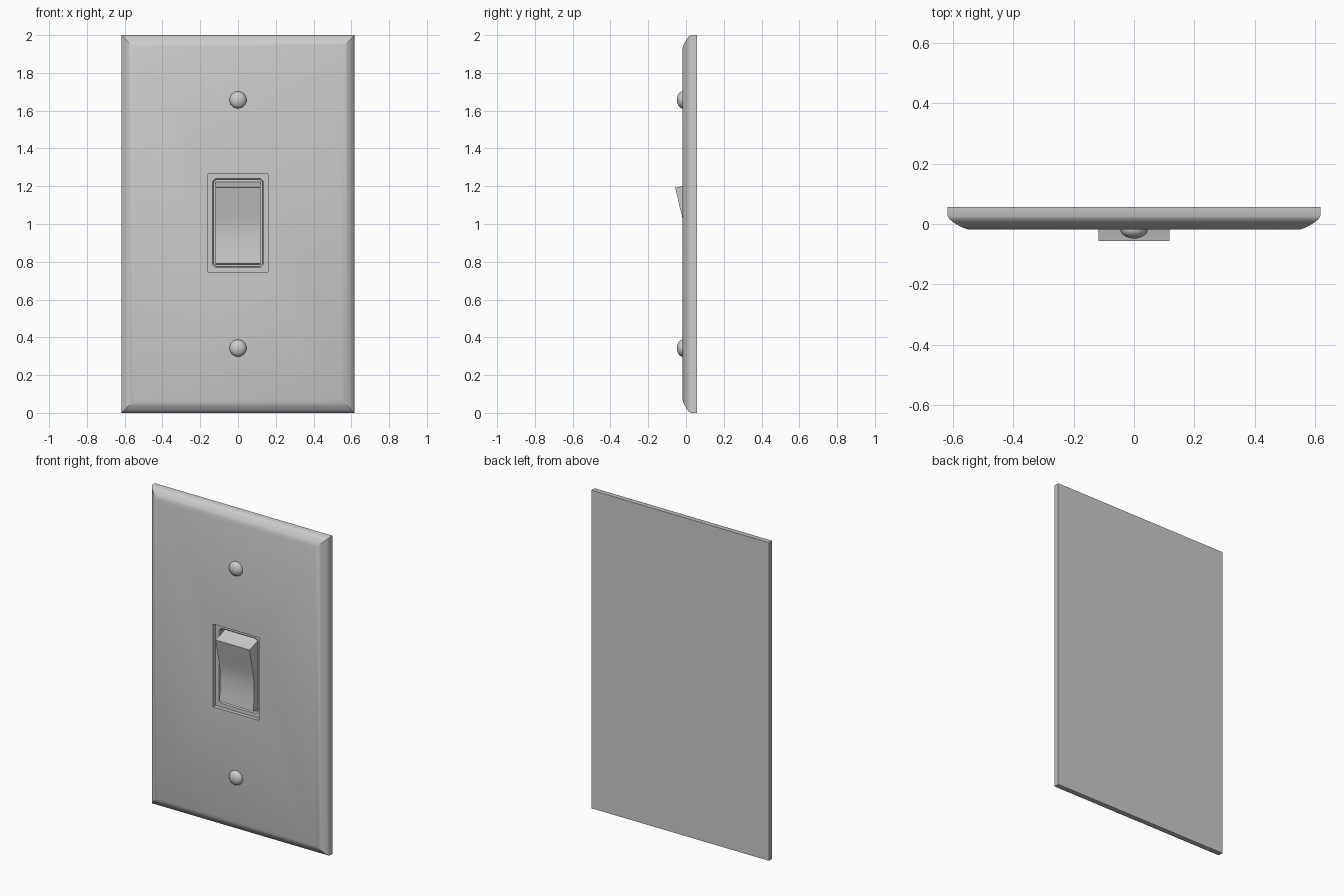
import bpy, bmesh, math

if "Cube" in bpy.data.objects:
    bpy.data.objects.remove(bpy.data.objects["Cube"])


def make_object(name, bm, angle=None):
    bmesh.ops.recalc_face_normals(bm, faces=bm.faces)
    mesh = bpy.data.meshes.new(name)
    bm.to_mesh(mesh)
    bm.free()
    ob = bpy.data.objects.new(name, mesh)
    bpy.context.collection.objects.link(ob)
    if angle:
        bpy.ops.object.select_all(action='DESELECT')
        ob.select_set(True)
        bpy.context.view_layer.objects.active = ob
        bpy.ops.object.shade_smooth_by_angle(angle=math.radians(angle))
    return ob


def rect_ring(bm, hx, hz, zc, y, c=0.0):
    """Rectangle ring facing -y; c > 0 chamfers the corners."""
    pts = []
    for sx, sz in ((1, 1), (-1, 1), (-1, -1), (1, -1)):
        corner = [(sx * hx, sz * (hz - c)), (sx * (hx - c), sz * hz)]
        if sx * sz < 0:
            corner.reverse()
        pts += corner if c else corner[:1]
    return [bm.verts.new((x, y, zc + z)) for x, z in pts]


def bridge(bm, a, b):
    n = len(a)
    for i in range(n):
        j = (i + 1) % n
        bm.faces.new((a[i], a[j], b[j], b[i]))


# wall plate: rounded edge profile (inset, y), then the switch recess
W, H = 0.617, 1.0
OX, OZ, ZC = 0.16, 0.26, 1.005
bm = bmesh.new()
rings = [rect_ring(bm, W - i, H - i, 1.0, y) for i, y in (
    (0, 0.057), (0, 0.026), (0.006, 0.016), (0.018, 0.006),
    (0.036, -0.005), (0.052, -0.013), (0.067, -0.018))]
rings.append(rect_ring(bm, OX, OZ, ZC, -0.018))
rings.append(rect_ring(bm, OX, OZ, ZC, 0.04))
for a, b in zip(rings, rings[1:]):
    bridge(bm, a, b)
bm.faces.new(rings[0])
bm.faces.new(rings[-1])
make_object("wall_plate", bm, 35)

# recessed frame with a chamfered opening round the rocker
bm = bmesh.new()
rings = [rect_ring(bm, *r) for r in (
    (OX, OZ, ZC, 0.006, 0.002),
    (0.136, 0.236, ZC, 0.006, 0.015),
    (0.130, 0.230, ZC, 0.012, 0.014),
    (0.130, 0.230, ZC, 0.039, 0.014))]
for a, b in zip(rings, rings[1:]):
    bridge(bm, a, b)
make_object("switch_frame", bm)

# rocker: concave side profile (y, z) extruded across x
profile = [(0.04, 1.222), (-0.018, 1.201), (-0.057, 1.192), (-0.047, 1.15),
           (-0.036, 1.10), (-0.022, 1.045), (-0.013, 1.0), (-0.008, 0.95),
           (-0.008, 0.90), (-0.012, 0.84), (-0.017, 0.79), (0.04, 0.785)]
bm = bmesh.new()
sides = [[bm.verts.new((x, y, z)) for y, z in profile] for x in (-0.118, 0.118)]
bridge(bm, *sides)
for s in sides:
    bm.faces.new(s)
bmesh.ops.recalc_face_normals(bm, faces=bm.faces)
make_object("rocker", bm, 30)

# domed screw heads
for name, z in (("upper_screw", 1.657), ("lower_screw", 0.343)):
    bm = bmesh.new()
    bmesh.ops.create_uvsphere(bm, u_segments=24, v_segments=14, radius=1.0)
    for v in bm.verts:
        x, y, h = v.co
        v.co = (0.045 * x, -0.018 - 0.03 * h, z + 0.045 * y)
    make_object(name, bm, 60)
